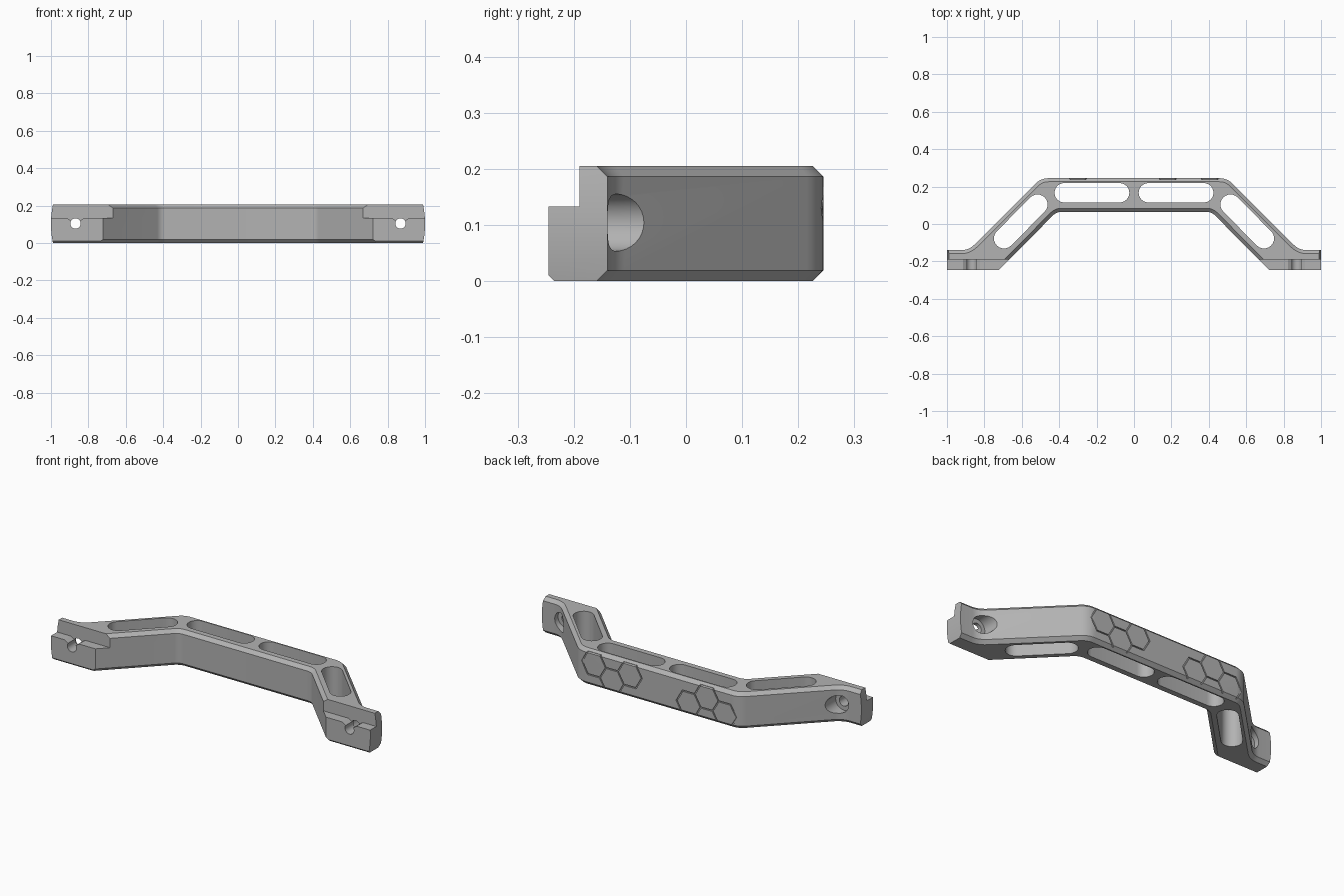
import bpy, bmesh
from math import pi, cos, sin, tan, radians
from mathutils import Vector

if "Cube" in bpy.data.objects:
    bpy.data.objects.remove(bpy.data.objects["Cube"], do_unlink=True)

H = 0.205      # height of the handle
BACK = 0.245   # rear and front extent

# Each axis maps a 2D outline point and a depth to 3D
AXES = {
    "x": lambda p, d: (d, p[0], p[1]),
    "y": lambda p, d: (p[0], d, p[1]),
    "z": lambda p, d: (p[0], p[1], d),
}


def make_object(name, bm):
    bmesh.ops.recalc_face_normals(bm, faces=bm.faces[:])
    mesh = bpy.data.meshes.new(name)
    bm.to_mesh(mesh)
    bm.free()
    obj = bpy.data.objects.new(name, mesh)
    bpy.context.scene.collection.objects.link(obj)
    return obj


def prism_mesh(points, axis, lo, hi):
    bm = bmesh.new()
    place = AXES[axis]
    a = [bm.verts.new(place(p, lo)) for p in points]
    b = [bm.verts.new(place(p, hi)) for p in points]
    bm.faces.new(a)
    bm.faces.new(b[::-1])
    n = len(points)
    for i in range(n):
        j = (i + 1) % n
        bm.faces.new((a[j], a[i], b[i], b[j]))
    bmesh.ops.recalc_face_normals(bm, faces=bm.faces[:])
    return bm


def prism(name, points, axis, lo, hi):
    return make_object(name, prism_mesh(points, axis, lo, hi))


def circle(cx, cy, r, n):
    return [(cx + r * cos(2 * pi * i / n), cy + r * sin(2 * pi * i / n)) for i in range(n)]


def capsule(a, b, r, n=12):
    # Rounded slot outline between two centres
    a, b = Vector(a), Vector(b)
    d = (b - a).normalized()
    side = Vector((-d.y, d.x))
    pts = []
    for c, s in ((b, 1), (a, -1)):
        for i in range(n + 1):
            t = pi * i / n
            pts.append(c + s * r * (d * sin(t) - side * cos(t)))
    return pts


def fillet(prev, corner, nxt, r, n=6):
    # Arc that rounds one outline corner
    p, c, q = Vector(prev), Vector(corner), Vector(nxt)
    u, v = (p - c).normalized(), (q - c).normalized()
    half = u.angle(v) / 2
    centre = c + (u + v).normalized() * (r / sin(half))
    s, e = c + u * (r / tan(half)) - centre, c + v * (r / tan(half)) - centre
    return [centre + s.lerp(e, i / n).normalized() * r for i in range(n + 1)]


def boolean(target, cutter, operation="DIFFERENCE"):
    mod = target.modifiers.new("cut", "BOOLEAN")
    mod.operation, mod.solver, mod.object = operation, "EXACT", cutter
    bpy.context.view_layer.update()
    deps = bpy.context.evaluated_depsgraph_get()
    result = bpy.data.meshes.new_from_object(target.evaluated_get(deps))
    target.modifiers.clear()
    if len(result.polygons):
        target.data = result
    bpy.data.objects.remove(cutter, do_unlink=True)


# Plan outline of the right half, from the rear middle round to the front middle
raw = [((0, BACK), 0), ((0.498, BACK), 0.1), ((0.883, -0.14), 0.1), ((1, -0.14), 0),
       ((1, -BACK), 0), ((0.722, -BACK), 0), ((0.414, 0.065), 0.06), ((0, 0.065), 0)]
half_outline = []
for i in range(1, len(raw) - 1):
    p, r = raw[i]
    half_outline += fillet(raw[i - 1][0], p, raw[i + 1][0], r) if r else [Vector(p)]
outline = half_outline + [Vector((-p.x, p.y)) for p in reversed(half_outline)]

# Handle body with chamfered long edges
bm = prism_mesh(outline, "z", 0, H)
edges = []
for e in bm.edges:
    a, b = (v.co for v in e.verts)
    flat = abs(a.z - b.z) < 1e-5
    end = abs(a.x - b.x) < 1e-5 and abs(a.x) > 0.99
    foot_front = max(a.y, b.y) < -BACK + 0.001
    if flat and not end and not foot_front:
        edges.append(e)
bmesh.ops.bevel(bm, geom=edges, offset=0.019, offset_type="OFFSET", segments=1,
                profile=0.5, affect="EDGES", clamp_overlap=False)
body = make_object("handle_body", bm)

# Gently bowed foot ends
bow = [(1 - 0.011 * (t / 5) ** 2, H / 2 + t / 5 * (H / 2 + 0.002)) for t in range(-5, 6)]
ends = bow + [(-x, z) for x, z in reversed(bow)]
boolean(body, prism("end_shape", ends, "y", -0.4, 0.4), "INTERSECT")

# Front step and lower chamfer of both feet
step = [(-0.4, 0.133), (-0.19, 0.133), (-0.19, 0.4), (-0.4, 0.4)]
wedge = [(-0.26, -0.015), (-0.22, -0.015), (-0.26, 0.025)]
for shape in (step, wedge):
    boolean(body, prism("step_cutter", shape, "x", -1.2, 1.2))

for s in (-1, 1):
    # Lightening slots
    boolean(body, prism("slot", capsule((s * 0.077, 0.167), (s * 0.373, 0.167), 0.052),
                        "z", -0.1, 0.4))
    boolean(body, prism("slot", capsule((s * 0.516, 0.104), (s * 0.695, -0.077), 0.054),
                        "z", -0.1, 0.4))
    # Screw hole, counterbore and the flared relief above the hole
    x = s * 0.869
    boolean(body, prism("counterbore", circle(x, 0.104, 0.051, 32), "y", -0.17, 0.1))
    boolean(body, prism("screw_hole", circle(x, 0.104, 0.028, 24), "y", -0.4, 0.0))
    relief = [(x - 0.046, 0.14), (x - 0.046, 0.133), (x - 0.018, 0.115),
              (x + 0.018, 0.115), (x + 0.046, 0.133), (x + 0.046, 0.14)]
    boolean(body, prism("relief", relief, "y", -0.3, -0.19))


def hex_groove(cx, cz, r, width, y0, y1):
    bm = bmesh.new()
    rings = []
    for rad, y in ((r + width, y0), (r + width, y1), (r - width, y1), (r - width, y0)):
        rings.append([bm.verts.new((px, y, pz)) for px, pz in circle(cx, cz, rad, 6)])
    for k in range(4):
        a, b = rings[k], rings[(k + 1) % 4]
        for i in range(6):
            j = (i + 1) % 6
            bm.faces.new((a[i], a[j], b[j], b[i]))
    return make_object("hex_groove", bm)


# Engraved honeycomb groups on the rear face
R = 0.075
LOW, HIGH = 0.065, 0.13
for middle, heights in ((0.293, (HIGH, LOW, HIGH)), (-0.3, (LOW, HIGH, LOW))):
    for k, cz in enumerate(heights):
        boolean(body, hex_groove(middle + (k - 1) * 1.5 * R, cz, R, 0.004, 0.238, 0.27))

# Single grey finish
grey = bpy.data.materials.new("plain_grey")
grey.use_nodes = True
colour = (0.45, 0.45, 0.45, 1)
grey.diffuse_color = colour
grey.node_tree.nodes["Principled BSDF"].inputs["Base Color"].default_value = colour
body.data.materials.clear()
body.data.materials.append(grey)
for f in body.data.polygons:
    f.material_index = 0

bpy.ops.object.select_all(action="DESELECT")
body.select_set(True)
bpy.context.view_layer.objects.active = body
bpy.ops.object.shade_smooth_by_angle(angle=radians(25))
